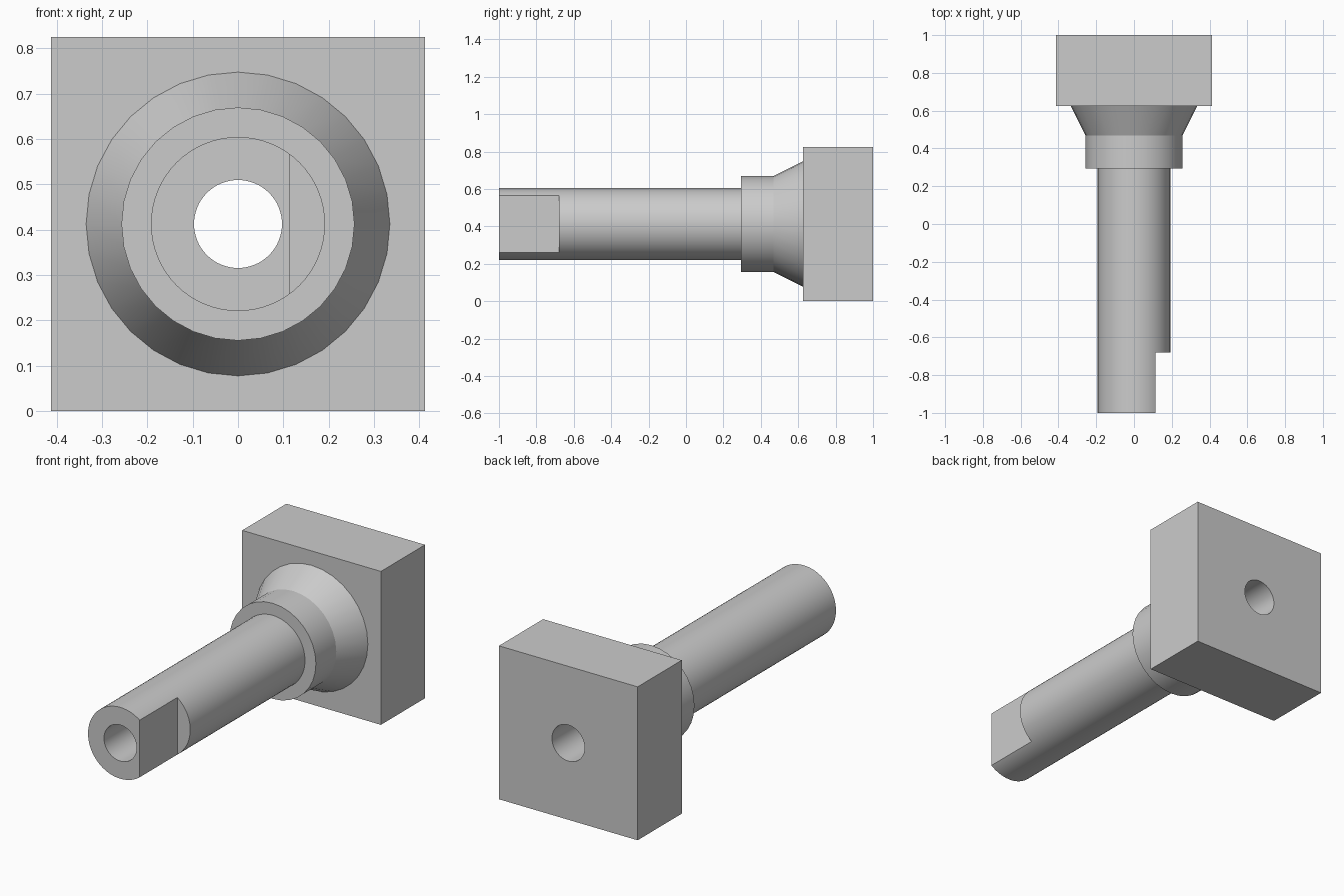
import bpy
import bmesh
from math import pi, radians
from mathutils import Matrix, Vector

cube = bpy.data.objects.get("Cube")
if cube:
    bpy.data.objects.remove(cube, do_unlink=True)

HALF = 0.4125            # half width of the square block, also the axis height
BORE = 0.097
SHAFT = 0.192
FRONT, BLOCK_FRONT, BACK = -1.0, 0.625, 1.0

grey = bpy.data.materials.new("light grey")
grey.use_nodes = True
grey.diffuse_color = (0.6, 0.6, 0.6, 1)
grey.node_tree.nodes["Principled BSDF"].inputs["Base Color"].default_value = (0.6, 0.6, 0.6, 1)


def add_object(name, bm):
    bmesh.ops.recalc_face_normals(bm, faces=bm.faces)
    mesh = bpy.data.meshes.new(name)
    bm.to_mesh(mesh)
    bm.free()
    obj = bpy.data.objects.new(name, mesh)
    bpy.context.collection.objects.link(obj)
    mesh.materials.append(grey)
    return obj


def lathe(name, profile, sides):
    """Revolve a closed (radius, y) profile about the long axis."""
    bm = bmesh.new()
    rings = []
    for i in range(sides):
        turn = Matrix.Rotation(2 * pi * i / sides, 3, 'Y')
        rings.append([bm.verts.new(turn @ Vector((r, y, 0)) + Vector((0, 0, HALF)))
                      for r, y in profile])
    n = len(profile)
    for i, ring in enumerate(rings):
        following = rings[(i + 1) % sides]
        for j in range(n):
            k = (j + 1) % n
            bm.faces.new((ring[j], ring[k], following[k], following[j]))
    return add_object(name, bm)


def box(name, low, high):
    low, high = Vector(low), Vector(high)
    bm = bmesh.new()
    bmesh.ops.create_cube(bm, size=1)
    bmesh.ops.scale(bm, vec=high - low, verts=bm.verts)
    bmesh.ops.translate(bm, vec=(low + high) / 2, verts=bm.verts)
    return add_object(name, bm)


def cut(obj, cutter):
    mod = obj.modifiers.new("cut", 'BOOLEAN')
    mod.operation = 'DIFFERENCE'
    mod.solver = 'EXACT'
    mod.object = cutter
    bpy.context.view_layer.objects.active = obj
    with bpy.context.temp_override(object=obj, active_object=obj):
        bpy.ops.object.modifier_apply(modifier=mod.name)
    bpy.data.objects.remove(cutter, do_unlink=True)


# Hollow shaft with a flat milled on its left side near the tip
shaft = lathe("shaft", [(BORE, FRONT), (SHAFT, FRONT),
                        (SHAFT, BLOCK_FRONT), (BORE, BLOCK_FRONT)], 64)
cut(shaft, box("flat_cutter", (0.115, FRONT - 0.1, 0), (0.4, -0.68, 1)))

# Collar flaring into a cone against the block
collar = lathe("collar", [(0.18, 0.295), (0.257, 0.295), (0.257, 0.468),
                          (0.335, BLOCK_FRONT), (0.18, BLOCK_FRONT)], 32)

# Square block with the bore carried through it
block = box("block", (-HALF, BLOCK_FRONT, 0), (HALF, BACK, 2 * HALF))
bm = bmesh.new()
bmesh.ops.create_cone(bm, cap_ends=True, segments=64, radius1=BORE, radius2=BORE, depth=1,
                      matrix=Matrix.Translation((0, 0.8, HALF)) @ Matrix.Rotation(pi / 2, 4, 'X'))
cut(block, add_object("bore_cutter", bm))

# Smooth round surfaces, keep real edges crisp
bpy.ops.object.select_all(action='DESELECT')
for part in (shaft, collar, block):
    part.select_set(True)
bpy.context.view_layer.objects.active = shaft
bpy.ops.object.shade_smooth_by_angle(angle=radians(20))
